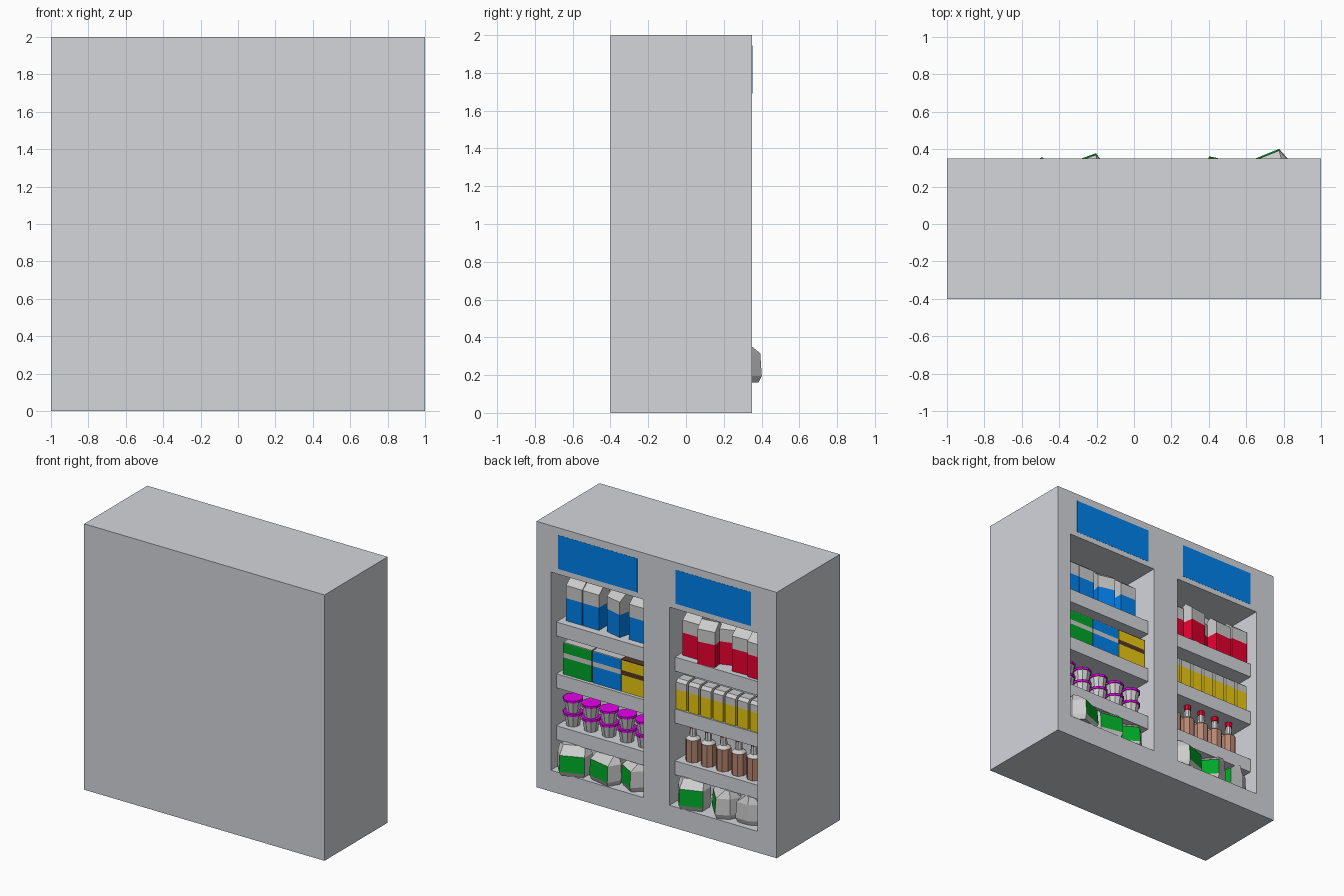
import bpy, bmesh
from math import sin, cos, pi, radians

if "Cube" in bpy.data.objects:
    bpy.data.objects.remove(bpy.data.objects["Cube"])


def mat(name, rgb):
    m = bpy.data.materials.new(name)
    m.diffuse_color = (*rgb, 1)
    m.use_nodes = True
    m.node_tree.nodes["Principled BSDF"].inputs["Base Color"].default_value = m.diffuse_color
    return m


SHELL = mat("light_grey", (0.66, 0.67, 0.71))
WHITE = mat("white", (0.78, 0.79, 0.80))
BLUE = mat("blue", (0.0, 0.22, 0.85))
RED = mat("red", (0.82, 0.0, 0.03))
GREEN = mat("green", (0.0, 0.38, 0.02))
YELLOW = mat("yellow", (0.82, 0.58, 0.005))
BROWN = mat("brown", (0.09, 0.04, 0.02))
TAN = mat("tan", (0.48, 0.24, 0.17))
MAGENTA = mat("magenta", (0.8, 0.0, 0.85))


def loft(name, ring, levels, bands, loc, rot=0, front=None):
    """Stack scaled copies of a ring; bands colours each level, front limits colour to some sides."""
    bm = bmesh.new()
    used = [WHITE]
    rows = [[bm.verts.new((x * sx, y * sy, z)) for x, y in ring] for z, sx, sy in levels]
    n = len(ring)

    def index(m):
        if m not in used:
            used.append(m)
        return used.index(m)

    for a, b, m in zip(rows, rows[1:], bands):
        for i in range(n):
            j = (i + 1) % n
            f = bm.faces.new((a[i], a[j], b[j], b[i]))
            f.material_index = index(m if front is None or i in front else WHITE)
    bm.faces.new(rows[0][::-1]).material_index = index(bands[0] if front is None else WHITE)
    bm.faces.new(rows[-1]).material_index = index(bands[-1] if front is None else WHITE)
    bmesh.ops.recalc_face_normals(bm, faces=bm.faces)
    me = bpy.data.meshes.new(name)
    bm.to_mesh(me)
    bm.free()
    for m in used:
        me.materials.append(m)
    ob = bpy.data.objects.new(name, me)
    ob.location = loc
    ob.rotation_euler.z = radians(rot)
    bpy.context.collection.objects.link(ob)
    return ob


def rect(w, d):
    return [(-w / 2, -d / 2), (w / 2, -d / 2), (w / 2, d / 2), (-w / 2, d / 2)]


def circle(r, n):
    return [(r * cos(2 * pi * (i + .5) / n), r * sin(2 * pi * (i + .5) / n)) for i in range(n)]


def box(name, x0, x1, y0, y1, z0, z1, m=SHELL):
    return loft(name, rect(abs(x1 - x0), y1 - y0), [(0, 1, 1), (z1 - z0, 1, 1)], [m],
                ((x0 + x1) / 2, (y0 + y1) / 2, z0))


# cabinet with two open bays
BACK, FRONT = 0.05, 0.35
bays = [(0.108, 0.88), (-0.84, -0.108)]
cabinet = box("cabinet", -1, 1, -0.4, FRONT, 0, 2)
for x0, x1 in bays:
    cutter = box("bay_cutter", x0, x1, BACK, 0.5, 0.16, 1.65)
    cutter.hide_render = True
    mod = cabinet.modifiers.new("bay", 'BOOLEAN')
    mod.object, mod.operation, mod.solver = cutter, 'DIFFERENCE', 'EXACT'
    bpy.context.view_layer.objects.active = cabinet
    bpy.ops.object.modifier_apply(modifier=mod.name)
    bpy.data.objects.remove(cutter)

# shelves
S1, S2, S3, FLOOR = 1.25, 0.86, 0.47, 0.16
for x0, x1 in bays:
    for z in (S1, S2, S3):
        box("shelf", x0, x1, BACK, 0.285, z - 0.105, z)

# header panels
box("header_panel", 0.16, 0.82, FRONT - 0.01, 0.351, 1.69, 1.945, BLUE)
box("header_panel", -0.785, -0.16, FRONT - 0.01, 0.351, 1.69, 1.945, BLUE)

# gable-top cartons
gable = [(0, 1, 1), (0.17, 1, 1), (0.265, 1, 1), (0.315, 1, 0.06)]
for x, y, r in [(0.77, 0.165, 0), (0.63, 0.165, 0), (0.43, 0.165, -14), (0.245, 0.165, 0)]:
    loft("blue_carton", rect(0.135, 0.13), gable, [BLUE, WHITE, WHITE], (x, y, S1), r)
for x, y, r in [(-0.2, 0.165, 0), (-0.355, 0.215, 8), (-0.46, 0.12, 18), (-0.62, 0.18, 3), (-0.76, 0.195, 0)]:
    loft("red_carton", rect(0.135, 0.13), gable, [RED, WHITE, WHITE], (x, y, S1), r)

# striped boxes
for x, a, b in [(0.722, GREEN, WHITE), (0.478, BLUE, WHITE), (0.237, YELLOW, BROWN)]:
    loft("striped_box", rect(0.236, 0.17),
         [(0, 1, 1), (0.125, 1, 1), (0.16, 1, 1), (0.235, 1, 1), (0.24, 1, 1)],
         [a, b, a, b], (x, 0.175, S2))

# slim cartons
for i in range(7):
    loft("slim_carton", rect(0.086, 0.12),
         [(0, 1, 1), (0.145, 1, 1), (0.2, 1, 1), (0.22, 1, 0.6)],
         [YELLOW, WHITE, WHITE], (-0.152 - 0.1025 * i, 0.215, S2))

# stacked tubs with coloured lids
for i in range(5):
    for k in range(2):
        loft("tub", circle(0.07, 10),
             [(0, 0.68, 0.68), (0.085, 0.9, 0.9), (0.085, 1, 1), (0.102, 1, 1)],
             [WHITE, MAGENTA, MAGENTA], (0.8 - 0.15 * i, 0.2, S3 + 0.102 * k))

# bottles
for i in range(5):
    loft("bottle", circle(0.053, 8),
         [(0, 1, 1), (0.165, 1, 1), (0.185, 0.5, 0.5), (0.245, 0.42, 0.42),
          (0.245, 0.5, 0.5), (0.28, 0.5, 0.5)],
         [TAN, WHITE, WHITE, RED, RED], (-0.2 - 0.127 * i, 0.2, S3))

# soft bags with a green front panel
bag_ring = [(-0.09, -0.09), (0.09, -0.09), (0.125, 0), (0.09, 0.1), (-0.09, 0.1), (-0.125, 0)]
bag_levels = [(0, 0.88, 0.85), (0.035, 1, 1), (0.155, 0.97, 0.92), (0.21, 0.85, 0.25)]
for x, y, r, s in [(0.73, 0.275, 22, 1), (0.47, 0.245, -12, 1), (0.24, 0.22, -30, 0.8),
                   (-0.25, 0.255, 20, 0.95), (-0.51, 0.23, -48, 0.9), (-0.71, 0.22, -75, 0.8)]:
    bag = loft("bag", bag_ring, bag_levels, [WHITE, GREEN, WHITE], (x, y, FLOOR), r, front=(3,))
    bag.scale.x = s
